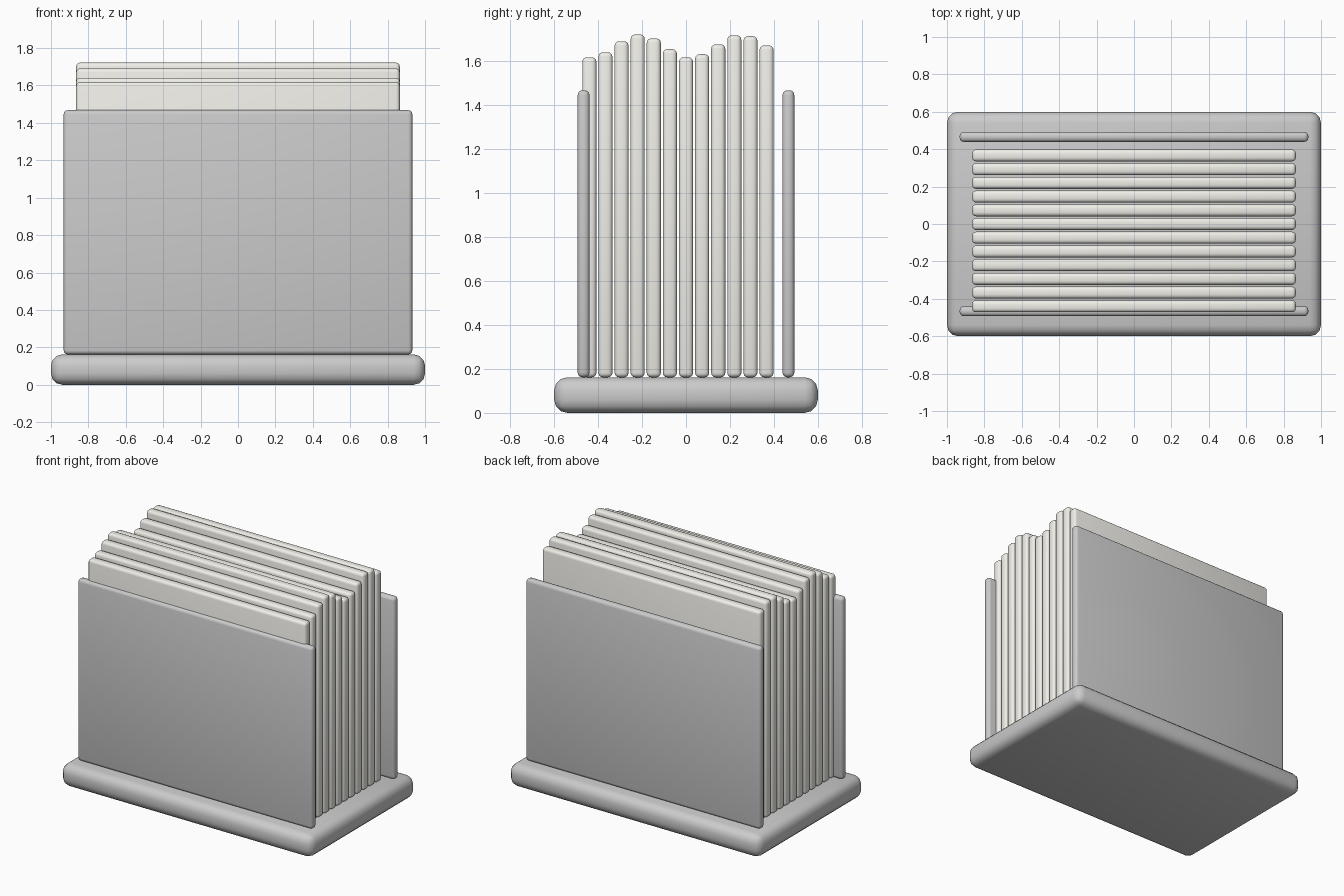
import bpy

if "Cube" in bpy.data.objects:
    bpy.data.objects.remove(bpy.data.objects["Cube"])


def material(name, color):
    mat = bpy.data.materials.new(name)
    mat.diffuse_color = color
    mat.use_nodes = True
    mat.node_tree.nodes["Principled BSDF"].inputs["Base Color"].default_value = mat.diffuse_color
    return mat


def slab(name, width, depth, y, z0, z1, radius, segments=3, mat=None):
    """Rounded box resting between heights z0 and z1."""
    bpy.ops.mesh.primitive_cube_add(size=1, location=(0, y, (z0 + z1) / 2))
    ob = bpy.context.object
    ob.name = name
    ob.scale = (width, depth, z1 - z0)
    bpy.ops.object.transform_apply(location=False, rotation=False, scale=True)
    bevel = ob.modifiers.new("rounded_edges", 'BEVEL')
    bevel.width = radius
    bevel.segments = segments
    bpy.ops.object.shade_smooth()
    if mat:
        ob.data.materials.append(mat)
    return ob


BASE_TOP = 0.162
paper = material("paper", (0.87, 0.86, 0.81, 1))

# Thick rounded base
slab("base", 2.0, 1.2, 0, 0, BASE_TOP, 0.06)

# Upright plates at front and back
for name, side in (("front_plate", -1), ("back_plate", 1)):
    slab(name, 1.864, 0.054, side * 0.466, BASE_TOP, 1.468, 0.022)

# Row of paper sheets with a wavy top line, front to back
tops = [1.618, 1.641, 1.691, 1.722, 1.704, 1.655,
        1.618, 1.632, 1.677, 1.718, 1.714, 1.672]
for i, top in enumerate(tops):
    slab(f"sheet_{i + 1}", 1.73, 0.064, (i - 6) * 0.0733,
         BASE_TOP, top, 0.02, mat=paper)
